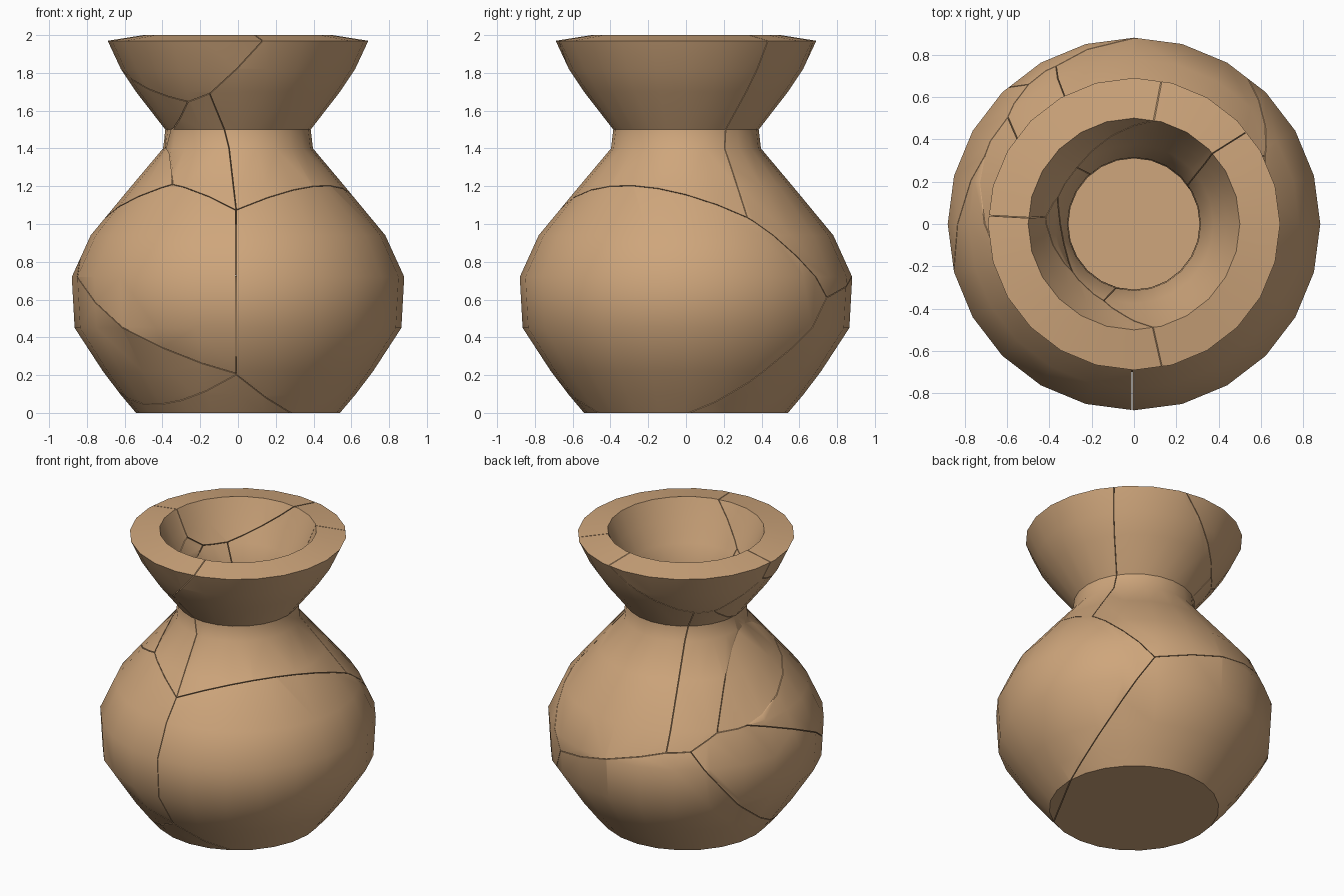
import bpy, bmesh, math
from mathutils import Vector

if "Cube" in bpy.data.objects:
    bpy.data.objects.remove(bpy.data.objects["Cube"])

SIDES = 24
HALF_GAP = 0.002

# Closed wall profile (radius, height): outside going up, rim, inside going down
PROFILE = [(0, 0), (0.54, 0), (0.62, 0.095), (0.715, 0.22), (0.865, 0.45),
           (0.88, 0.72), (0.78, 0.94), (0.565, 1.20), (0.397, 1.40),
           (0.385, 1.50), (0.54, 1.70), (0.62, 1.82), (0.69, 1.97),
           (0.50, 2.0), (0.44, 1.86), (0.375, 1.73), (0.315, 1.60),
           (0.31, 1.44), (0.46, 1.08), (0.62, 0.87), (0.70, 0.68),
           (0.69, 0.49), (0.57, 0.31), (0.45, 0.18), (0, 0.18)]

# Centre of each broken shard's cell
SHARDS = {
    "shard_body_right": (0.55, -0.30, 0.75),
    "shard_body_left": (-0.57, -0.30, 0.75),
    "shard_neck_right": (0.169, -0.032, 1.416),
    "shard_back": (0.055, 0.14, 1.385),
    "shard_base": (-0.258, 0.137, 0.116),
    "shard_neck_front": (-0.106, 0.02, 1.34),
    "shard_rim_front": (-0.634, -0.317, 2.056),
    "shard_rim_back": (-0.60, 0.38, 2.09),
    "shard_base_left": (-0.648, -0.184, 0.512),
    "shard_neck_left": (-0.68, -0.10, 1.45),
}

clay = bpy.data.materials.new("clay")
clay.diffuse_color = (0.62, 0.38, 0.20, 1)
clay.use_nodes = True
clay.node_tree.nodes["Principled BSDF"].inputs["Base Color"].default_value = clay.diffuse_color


def make_vase():
    """Whole hollow vase, turned from the profile."""
    bm = bmesh.new()
    verts = [bm.verts.new((r, 0, z)) for r, z in PROFILE]
    edges = [bm.edges.new(pair) for pair in zip(verts, verts[1:])]
    bmesh.ops.spin(bm, geom=verts + edges, cent=(0, 0, 0), axis=(0, 0, 1),
                   angle=math.tau, steps=SIDES, use_duplicate=False)
    bmesh.ops.remove_doubles(bm, verts=bm.verts[:], dist=1e-4)
    bmesh.ops.recalc_face_normals(bm, faces=bm.faces[:])
    return bm


def cut(bm, point, normal):
    """Remove everything beyond the plane and close the broken face."""
    res = bmesh.ops.bisect_plane(bm, geom=bm.verts[:] + bm.edges[:] + bm.faces[:],
                                 dist=1e-5, plane_co=point, plane_no=normal,
                                 clear_outer=True)
    rim = [e for e in res["geom_cut"]
           if isinstance(e, bmesh.types.BMEdge) and e.is_valid and e.is_boundary]
    if rim:
        bmesh.ops.triangle_fill(bm, edges=rim, normal=normal,
                                use_beauty=False, use_dissolve=True)


# Shards: the part of the vase nearest to each cell centre
vase = make_vase()
for name, seed in SHARDS.items():
    bm = vase.copy()
    a = Vector(seed)
    for other_name, other in SHARDS.items():
        if other_name == name or not bm.faces:
            continue
        n = (Vector(other) - a).normalized()
        cut(bm, (a + Vector(other)) / 2 - n * HALF_GAP, n)
    if bm.faces:
        bmesh.ops.recalc_face_normals(bm, faces=bm.faces[:])
        mesh = bpy.data.meshes.new(name)
        bm.to_mesh(mesh)
        mesh.materials.append(clay)
        obj = bpy.data.objects.new(name, mesh)
        bpy.context.collection.objects.link(obj)
        obj.select_set(True)
        bpy.context.view_layer.objects.active = obj
    bm.free()
vase.free()

# Smooth clay, sharp at the neck crease, rim and broken edges
bpy.ops.object.shade_smooth_by_angle(angle=math.radians(38))
